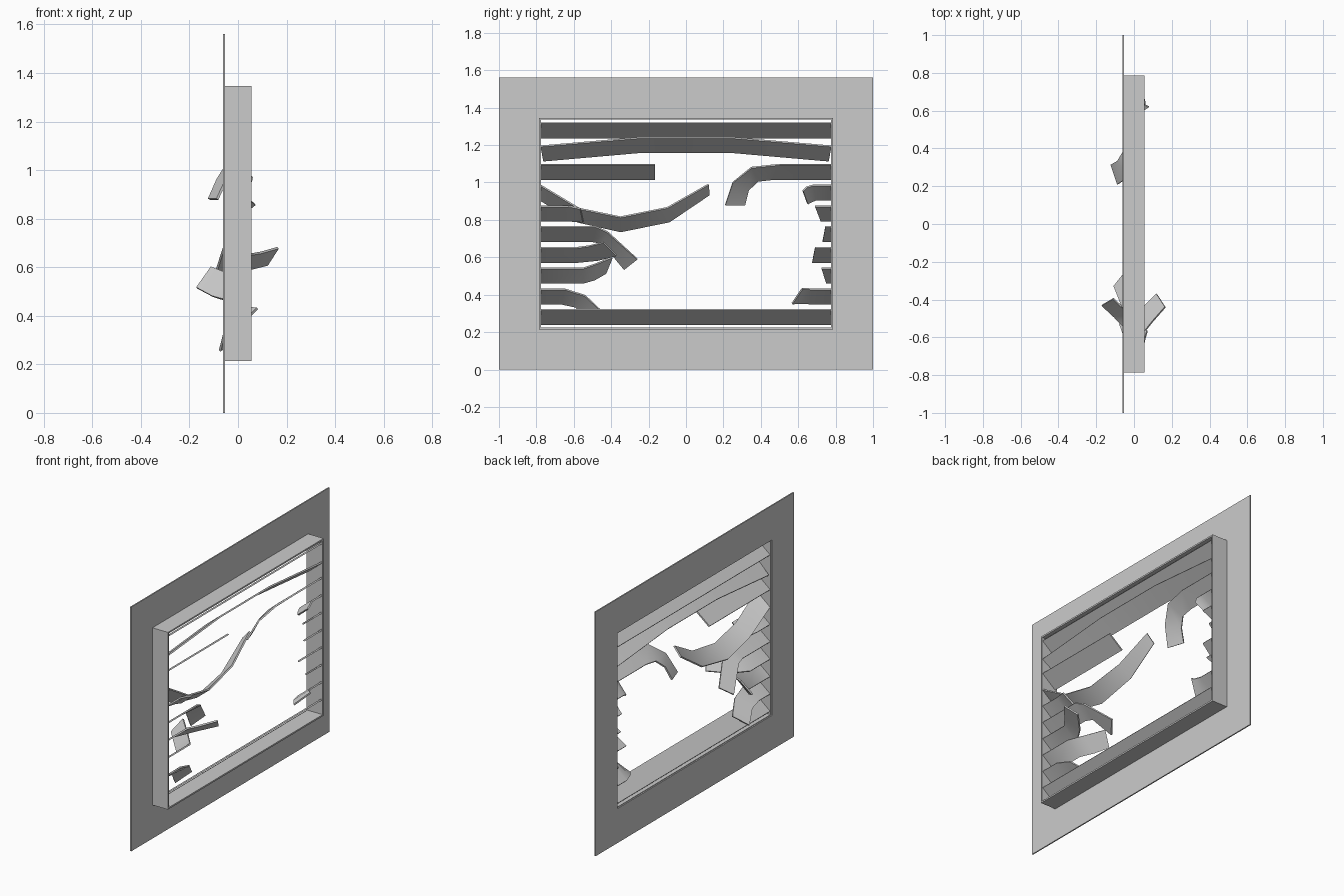
import bpy
from mathutils import Vector
from math import radians

if "Cube" in bpy.data.objects:
    bpy.data.objects.remove(bpy.data.objects["Cube"])


def make(name, verts, faces, smooth=False):
    me = bpy.data.meshes.new(name)
    me.from_pydata(verts, [], faces)
    ob = bpy.data.objects.new(name, me)
    bpy.context.collection.objects.link(ob)
    bpy.ops.object.select_all(action='DESELECT')
    ob.select_set(True)
    bpy.context.view_layer.objects.active = ob
    bpy.ops.object.mode_set(mode='EDIT')
    bpy.ops.mesh.select_all(action='SELECT')
    bpy.ops.mesh.normals_make_consistent(inside=False)
    bpy.ops.object.mode_set(mode='OBJECT')
    if smooth:
        bpy.ops.object.shade_smooth_by_angle(angle=radians(50))
    return ob


def ring(name, x0, x1, outer, inner):
    """Rectangular ring; outer / inner = (half width, z low, z high)."""
    verts = []
    for x in (x0, x1):
        for w, lo, hi in (outer, inner):
            verts += [(x, -w, lo), (x, w, lo), (x, w, hi), (x, -w, hi)]
    faces = []
    for i in range(4):
        j = (i + 1) % 4
        for a, b in ((0, 4), (4, 12), (12, 8), (8, 0)):
            faces.append((a + i, a + j, b + j, b + i))
    make(name, verts, faces)


def slat(name, tops, bottoms, th=0.01):
    """Bent strip swept through matching upper and lower edge points."""
    T, B = [Vector(p) for p in tops], [Vector(p) for p in bottoms]
    n = len(T)
    mid = [(t + b) / 2 for t, b in zip(T, B)]
    verts, faces = [], []
    for i in range(n):
        tangent = mid[min(i + 1, n - 1)] - mid[max(i - 1, 0)]
        nrm = tangent.cross(T[i] - B[i]).normalized() * th / 2
        verts += [T[i] + nrm, T[i] - nrm, B[i] - nrm, B[i] + nrm]
    for i in range(n - 1):
        for k in range(4):
            a, b = 4 * i + k, 4 * i + (k + 1) % 4
            faces.append((a, b, b + 4, a + 4))
    faces += [(0, 1, 2, 3), tuple(4 * n - 4 + k for k in range(4))]
    make(name, verts, faces, True)


W, DX, DZ = 0.778, 0.048, 0.039       # slat end, half depth, half height
Z = [0.28 + 0.111 * i for i in range(10)]


def hi(y, z, dx=0):
    return (DX + dx, y, z + DZ)


def lo(y, z, dx=0):
    return (-DX + dx, y, z - DZ)


def broken(name, row, side, y_top, y_bot, tops=(), bottoms=()):
    """Slat fixed at one side, straight to y_top / y_bot, then bent."""
    z = Z[row]
    slat(name, [hi(side * W, z), hi(y_top, z), *tops],
         [lo(side * W, z), lo(y_bot, z), *bottoms])


# wall plate and duct frame
ring("wall_plate", -0.062, -0.054, (1.0, 0, 1.56), (0.78, 0.22, 1.34))
ring("duct_frame", -0.054, 0.055, (0.786, 0.214, 1.346), (0.776, 0.224, 1.336))

# intact slats at bottom and top, and the bowed one
broken("bottom_slat", 0, -1, W, W)
broken("top_slat", 9, -1, W, W)
slat("bowed_slat", [hi(y, z) for y, z in ((-W, 1.155), (-.25, 1.2), (.25, 1.2), (W, 1.155))],
     [lo(y, z) for y, z in ((-W + .015, 1.155), (-.25, 1.2), (.25, 1.2), (W - .015, 1.155))])

# broken slats, -y side
broken("left_slat_1", 1, -1, -.65, -.67,
       [(.035, -.54, .395), (-.005, -.46, .32)],
       [(-.055, -.59, .335), (-.075, -.53, .255)])
broken("left_slat_2", 2, -1, -.55, -.55,
       [(-.02, -.48, .565), (-.11, -.395, .60)],
       [(-.105, -.49, .48), (-.17, -.43, .515)])
broken("left_slat_3", 3, -1, -.58, -.58,
       [(.095, -.52, .66), (.165, -.44, .68)],
       [(.02, -.47, .585), (.12, -.37, .61)])
broken("left_slat_4", 4, -1, -.48, -.5,
       [(.03, -.42, .735), (-.05, -.26, .59)],
       [(-.06, -.445, .675), (-.105, -.33, .535)])
broken("left_slat_5", 5, -1, -.65, -.65,
       [(.06, -.6, .868), (.07, -.565, .86)],
       [(-.035, -.59, .793), (-.015, -.55, .79)])
slat("left_slat_6_sagging",
     [(DX, -W, .985), (.05, -.57, .86), (.045, -.35, .815), (.03, -.1, .865), (0, .12, .99)],
     [(-DX, -W, .905), (-.045, -.58, .79), (-.05, -.35, .738), (-.05, -.09, .79), (-.05, .125, .935)])
broken("left_slat_7", 7, -1, -.165, -.165)

# broken slats, +y side
broken("right_slat_1", 1, 1, .67, .67,
       [(.06, .63, .432), (.08, .62, .43)],
       [(-.03, .61, .355), (.0, .567, .352)])
broken("right_slat_2", 2, 1, .725, .75)
broken("right_slat_3", 3, 1, .69, .675)
broken("right_slat_4", 4, 1, .745, .73)
broken("right_slat_5", 5, 1, .69, .72)
broken("right_slat_6", 6, 1, .68, .695,
       [(.058, .645, .975), (.055, .625, .955)],
       [(-.04, .665, .895), (-.03, .65, .885)])
broken("right_slat_7", 7, 1, .5, .47,
       [(.03, .35, 1.08), (-.03, .25, 1.0), (-.085, .21, .88)],
       [(-.055, .385, 1.008), (-.085, .335, .96), (-.12, .315, .88)])
